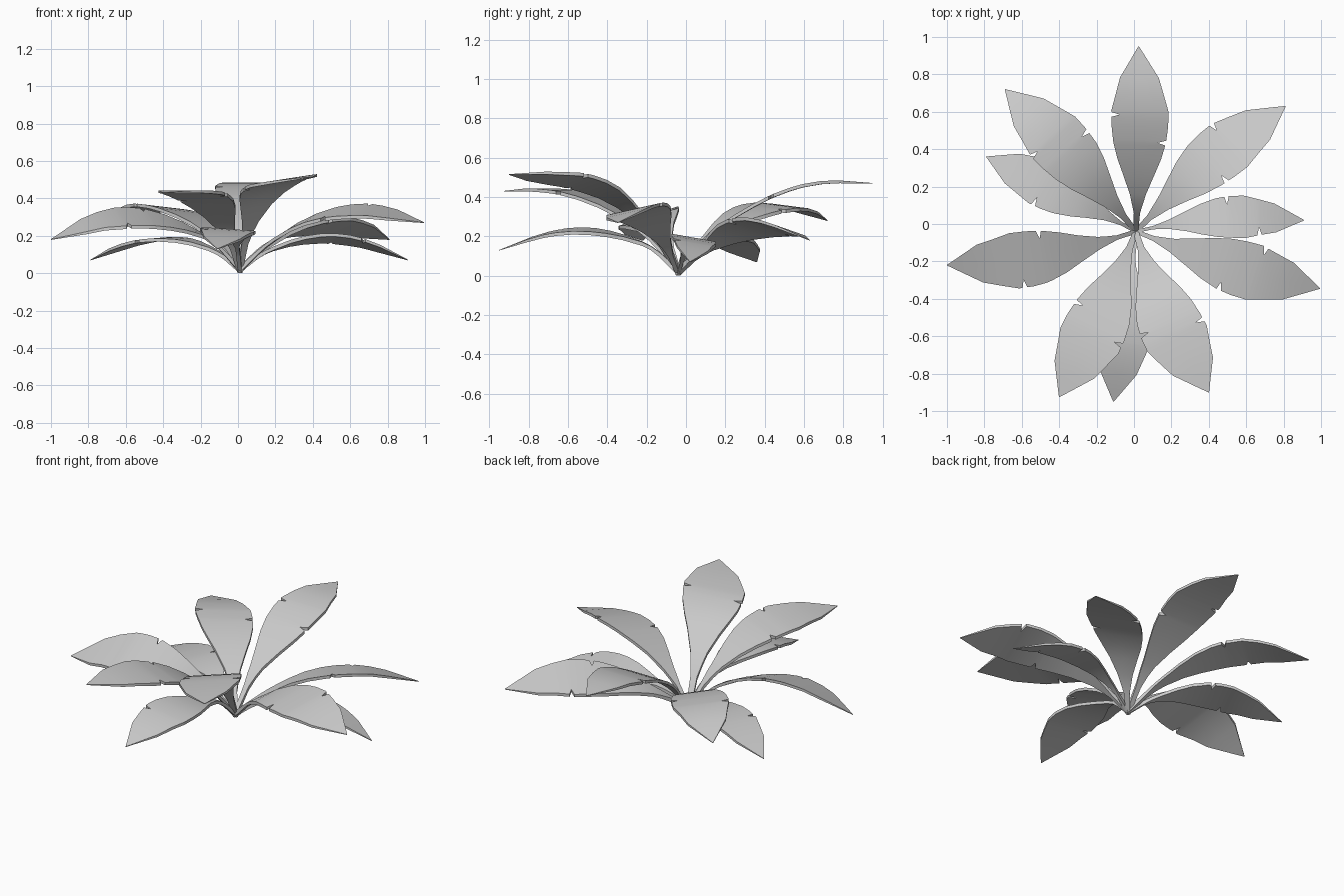
import bpy, math
from mathutils import Vector

if "Cube" in bpy.data.objects:
    bpy.data.objects.remove(bpy.data.objects["Cube"])

BASE = Vector((0.01, -0.04, 0.0))
HEIGHT_T = [0, .15, .35, .55, .75, 1]
WIDTH_T = [0, .1, .2, .3, .39, .48, .57, .65, .83, 1]
WIDTH = [.08, .11, .28, .53, .76, .92, .99, 1.0, .68, .01]
THICK_T = [0, .15, .8, 1]
THICK = [.034, .02, .016, .003]


def linear(ts, vs, t):
    for i in range(len(ts) - 1):
        if t <= ts[i + 1]:
            f = (t - ts[i]) / (ts[i + 1] - ts[i])
            return vs[i] + (vs[i + 1] - vs[i]) * f
    return vs[-1]


def smooth(ts, vs, t):
    """Hermite curve through the points."""
    n = len(ts)
    slope = [(vs[min(i + 1, n - 1)] - vs[max(i - 1, 0)]) /
             (ts[min(i + 1, n - 1)] - ts[max(i - 1, 0)]) for i in range(n)]
    for i in range(n - 1):
        if t <= ts[i + 1]:
            h = ts[i + 1] - ts[i]
            f = (t - ts[i]) / h
            return ((2*f**3 - 3*f*f + 1) * vs[i] + (f**3 - 2*f*f + f) * h * slope[i]
                    + (3*f*f - 2*f**3) * vs[i + 1] + (f**3 - f*f) * h * slope[i + 1])
    return vs[-1]


def make_leaf(name, tip, heights, half_width, roll, tears, bow, stalk):
    """Arched blade on a thin stalk; roll > 0 lifts its right edge (looking outward).
    tears = positions of the small edge notches (left, right),
    bow = sideways bend to the right, stalk > 1 = slimmer lower part."""
    tip = Vector((tip[0], tip[1], 0))
    axis = tip - BASE
    side = Vector((axis.y, -axis.x, 0)).normalized()
    zs = [.018] + heights
    stations = set(WIDTH_T + [.05, .15, .74, .92])
    for n in tears:
        stations = {s for s in stations if abs(s - n) > .02} | {n - .013, n, n + .013}
    stations = sorted(stations)
    verts, faces = [], []
    for t in stations:
        mid = BASE + axis * t + side * bow * math.sin(math.pi * t)
        mid.z = smooth(HEIGHT_T, zs, t)
        w = linear(WIDTH_T, WIDTH, t)
        if t < .5:
            w = max(w ** stalk, .075)
        w *= half_width
        r = math.radians(roll) * min(1, t / .3)
        across = side * math.cos(r) + Vector((0, 0, math.sin(r)))
        cut = [.045 if abs(t - n) < 1e-6 else 0 for n in tears]
        half = Vector((0, 0, linear(THICK_T, THICK, t) / 2))
        row = [mid - across * (w - cut[0]), mid, mid + across * (w - cut[1])]
        verts += [p + half for p in row] + [p - half for p in reversed(row)]
    # skin between neighbouring rings, then cap both ends
    for i in range(len(stations) - 1):
        for j in range(6):
            a, b = i * 6 + j, i * 6 + (j + 1) % 6
            faces.append((a, a + 6, b + 6, b))
    last = (len(stations) - 1) * 6
    faces += [tuple(range(6)), tuple(last + j for j in reversed(range(6)))]
    mesh = bpy.data.meshes.new(name)
    mesh.from_pydata([tuple(v) for v in verts], [], faces)
    mesh.update()
    obj = bpy.data.objects.new(name, mesh)
    bpy.context.collection.objects.link(obj)
    bpy.ops.object.select_all(action='DESELECT')
    obj.select_set(True)
    bpy.context.view_layer.objects.active = obj
    bpy.ops.object.mode_set(mode='EDIT')
    bpy.ops.mesh.select_all(action='SELECT')
    bpy.ops.mesh.normals_make_consistent(inside=False)
    bpy.ops.object.mode_set(mode='OBJECT')
    bpy.ops.object.shade_smooth_by_angle(angle=math.radians(30))


# name, tip xy, midline heights, half width, roll, tears, bow, stalk
LEAVES = [
    ("leaf_back", (.025, .95), [.20, .335, .43, .475, .47], .153, 0, (.63, .48), .013, 1),
    ("leaf_back_right", (.81, .63), [.12, .21, .245, .24, .18], .155, 15, (.65, .52), -.035, 1),
    ("leaf_back_left", (-.69, .72), [.16, .28, .34, .345, .28], .16, -5, (.65, .55), .02, 1),
    ("leaf_right", (.91, .02), [.11, .17, .185, .155, .07], .115, 10, (.55, .73), -.045, 1.2),
    ("leaf_left", (-.79, .36), [.11, .17, .18, .15, .07], .13, 2, (.62, .52), .01, 1.2),
    ("leaf_front_right", (.995, -.345), [.15, .27, .325, .325, .27], .155, -12, (.67, .5), .025, 1.1),
    ("leaf_front_left", (-1.0, -.22), [.17, .26, .295, .275, .18], .158, 18, (.62, .5), -.045, 1.2),
    ("leaf_front_a", (.40, -.90), [.23, .40, .475, .50, .515], .175, -8, (.61, .55), .04, 1),
    ("leaf_front_b", (-.40, -.925), [.19, .335, .41, .435, .43], .17, 0, (.6, .49), -.022, 1),
    ("leaf_front_low", (-.11, -.95), [.14, .205, .228, .205, .13], .145, 4, (.66, .67), -.01, 1.6),
]
for leaf in LEAVES:
    make_leaf(*leaf)
